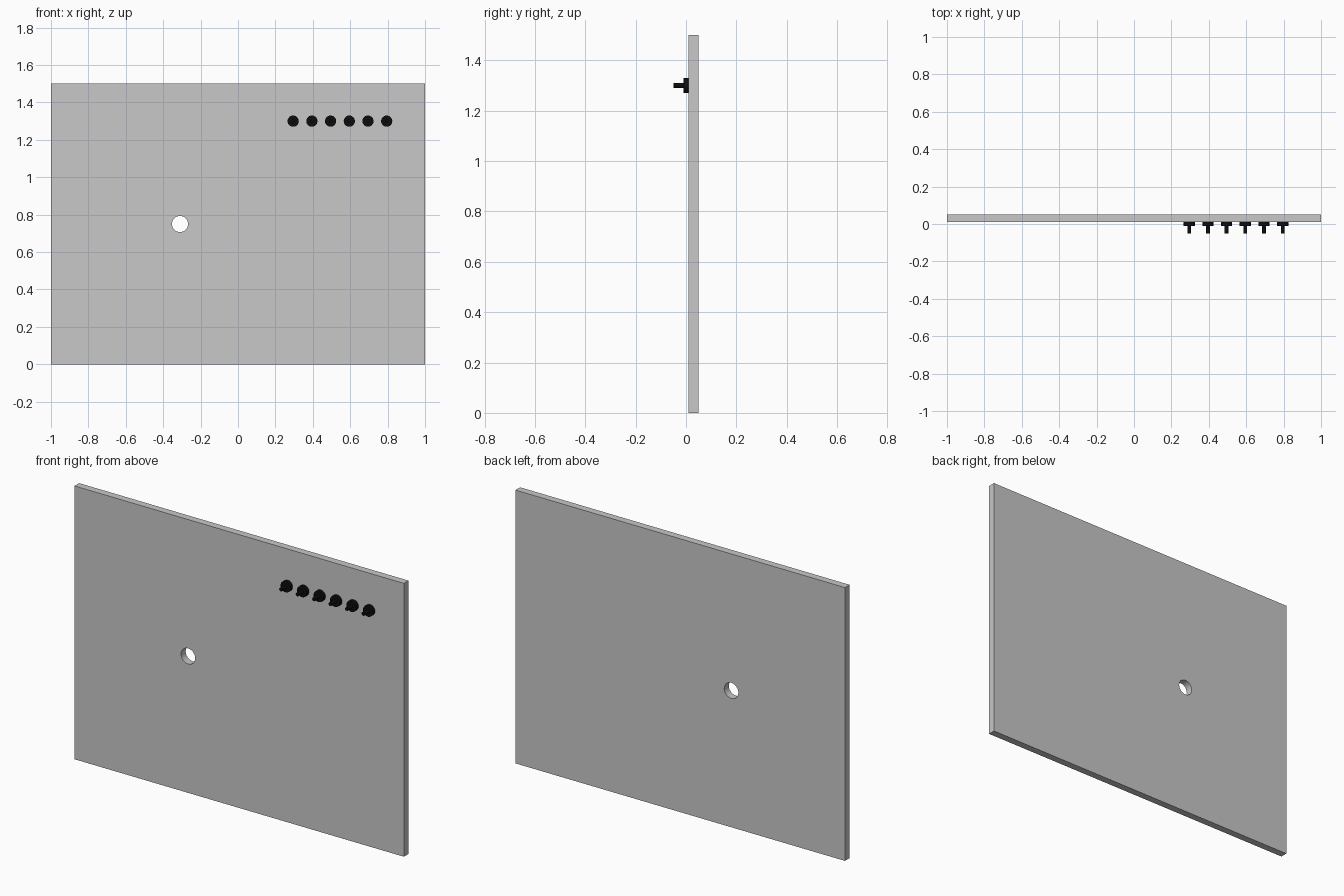
import bpy, bmesh, math

if "Cube" in bpy.data.objects:
    bpy.data.objects.remove(bpy.data.objects["Cube"])


def material(name, rgb):
    m = bpy.data.materials.new(name)
    m.diffuse_color = (*rgb, 1)
    m.use_nodes = True
    m.node_tree.nodes["Principled BSDF"].inputs["Base Color"].default_value = m.diffuse_color
    return m


grey = material("light_grey", (0.58, 0.58, 0.58))
black = material("black", (0.004, 0.004, 0.004))


def lathe_y(name, profile, x, z, mat, n=24):
    """Closed solid of revolution about the y axis; profile is (radius, y)."""
    bm = bmesh.new()
    rings = []
    for r, y in profile:
        rings.append([bm.verts.new((x + r * math.cos(2 * math.pi * i / n), y,
                                    z + r * math.sin(2 * math.pi * i / n)))
                      for i in range(n)])
    for a, b in zip(rings, rings[1:]):
        for i in range(n):
            j = (i + 1) % n
            bm.faces.new((a[i], a[j], b[j], b[i]))
    bm.faces.new(rings[0])
    bm.faces.new(rings[-1])
    bmesh.ops.recalc_face_normals(bm, faces=bm.faces)
    me = bpy.data.meshes.new(name)
    bm.to_mesh(me)
    bm.free()
    me.materials.append(mat)
    ob = bpy.data.objects.new(name, me)
    bpy.context.collection.objects.link(ob)
    return ob


# Upright panel
bpy.ops.mesh.primitive_cube_add(size=1, location=(0, 0.03, 0.75))
panel = bpy.context.object
panel.name = "panel"
panel.scale = (2, 0.04, 1.5)
bpy.ops.object.transform_apply(location=True, rotation=False, scale=True)
panel.data.materials.append(grey)

# Round hole cut through the panel
cutter = lathe_y("hole_cutter", [(0.043, -0.1), (0.043, 0.15)], -0.31, 0.75, grey)
bpy.context.view_layer.objects.active = panel
cut = panel.modifiers.new("hole", 'BOOLEAN')
cut.operation = 'DIFFERENCE'
cut.solver = 'EXACT'
cut.object = cutter
bpy.ops.object.modifier_apply(modifier=cut.name)
bpy.data.objects.remove(cutter)

# Row of knobs: wide base disc with a thin stem towards the front
for k in range(6):
    lathe_y(f"knob_{k + 1}",
            [(0.03, 0.01), (0.03, -0.01), (0.01, -0.01), (0.01, -0.05)],
            0.295 + 0.1 * k, 1.3, black)
